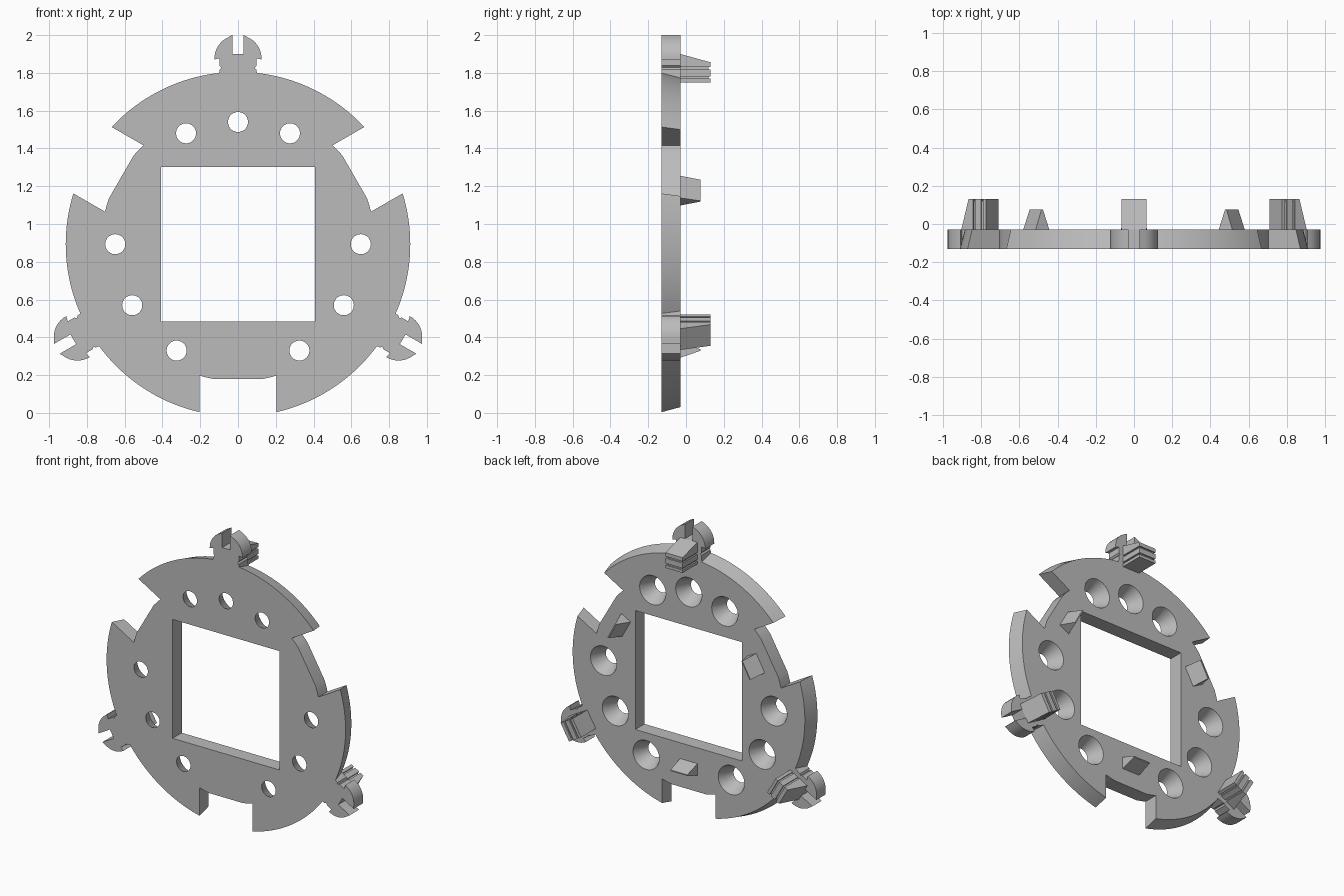
import bpy, bmesh, math
from mathutils import Vector

if "Cube" in bpy.data.objects:
    bpy.data.objects.remove(bpy.data.objects["Cube"])

CZ = 0.893                 # ring centre height
FRONT, BACK = -0.13, -0.03
THIRD = math.tau / 3

grey = bpy.data.materials.new("plain grey")
grey.use_nodes = True
grey.diffuse_color = (0.5, 0.5, 0.5, 1)
grey.node_tree.nodes["Principled BSDF"].inputs["Base Color"].default_value = (0.5, 0.5, 0.5, 1)


def spin(t, r, a):
    """Tangent/radius pair, turned clockwise from the top by a."""
    return (t * math.cos(a) + r * math.sin(a), r * math.cos(a) - t * math.sin(a))


def make(name, bm):
    bmesh.ops.recalc_face_normals(bm, faces=bm.faces)
    mesh = bpy.data.meshes.new(name)
    bm.to_mesh(mesh)
    bm.free()
    mesh.materials.append(grey)
    obj = bpy.data.objects.new(name, mesh)
    bpy.context.collection.objects.link(obj)
    return obj


def loft(bm, first, second):
    """Solid between two matching outlines."""
    a = [bm.verts.new(p) for p in first]
    b = [bm.verts.new(p) for p in second]
    bm.faces.new(a)
    bm.faces.new(b[::-1])
    for i in range(len(a)):
        j = (i + 1) % len(a)
        bm.faces.new((a[i], a[j], b[j], b[i]))


def block(bm, a, base, tip, y0, y1):
    """Tapered block from (half width, inner radius, outer radius) at two depths."""
    rings = []
    for (w, r0, r1), y in ((base, y0), (tip, y1)):
        ring = [spin(t, r, a) for t, r in ((-w, r0), (w, r0), (w, r1), (-w, r1))]
        rings.append([(x, y, CZ + z) for x, z in ring])
    loft(bm, *rings)


def outline(rim):
    """Ring edge with three slotted knobs and three notches."""
    half = [(0.03, 1.007), (0.03, 1.107)]
    for i in range(1, 10):
        a = math.radians(14 + (92 - 14) * i / 9)
        half.append((0.125 * math.sin(a), 0.982 + 0.125 * math.cos(a)))
    half += [(0.097, 0.985), (0.097, 0.945), (0.088, 0.935), (0.097, 0.925)]
    start, end = math.asin(0.1 / rim), THIRD / 2 - math.asin(0.203 / rim)
    for i in range(25):
        half.append(spin(0, rim, start + (end - start) * i / 24))
    for u in (0.203, 0.17, 0.13):
        half.append(spin(-u, math.sqrt(0.725 ** 2 - u * u), THIRD / 2))
    sector = [(-t, r) for t, r in half[::-1]] + half
    return [spin(t, r, k * THIRD) for k in range(3) for t, r in sector]


# Ring plate, its rim narrowing toward the back
bm = bmesh.new()
loft(bm, *[[(x, y, CZ + z) for x, z in outline(rim)]
           for rim, y in ((0.912, FRONT), (0.886, BACK))])
plate = make("ring_plate", bm)

# Square window and countersunk screw holes
bm = bmesh.new()
block(bm, 0, (0.408, -0.41, 0.41), (0.408, -0.41, 0.41), -0.3, 0.3)
cutters = [make("window_cutter", bm)]
bm = bmesh.new()
holes = [(0, 1.54)] + [(s * x, z) for s in (-1, 1) for x, z in
                       ((0.275, 1.48), (0.65, 0.893), (0.56, 0.57), (0.325, 0.33))]
for hx, hz in holes:
    rings = []
    for radius, y in ((0.0436, FRONT - 0.02), (0.1094, BACK + 0.02)):
        rings.append([(hx + radius * math.cos(i * math.tau / 40), y,
                       hz + radius * math.sin(i * math.tau / 40)) for i in range(40)])
    loft(bm, *rings)
cutters.append(make("screw_hole_cutter", bm))

bpy.context.view_layer.objects.active = plate
for cutter in cutters:
    cutter.hide_render = True
    mod = plate.modifiers.new("cut", "BOOLEAN")
    mod.operation = "DIFFERENCE"
    mod.solver = "EXACT"
    mod.object = cutter
    bpy.ops.object.modifier_apply(modifier=mod.name)
    bpy.data.objects.remove(cutter)

bpy.ops.object.select_all(action="DESELECT")
plate.select_set(True)
bpy.ops.object.shade_smooth_by_angle(angle=math.radians(25))

# Grooved pegs behind the knobs
for k, side in enumerate(("top", "left", "right")):
    bm = bmesh.new()
    for r0, r1, inset in ((0.857, 0.877, 0), (0.877, 0.889, 0.01),
                          (0.889, 0.925, 0), (0.925, 0.937, 0.01)):
        size = (0.065 - inset, r0, r1)
        block(bm, k * THIRD, size, size, BACK, 0.13 - inset)
    block(bm, k * THIRD, (0.065, 0.937, 1.007), (0.065, 0.937, 0.963), BACK, 0.13)
    make(side + "_peg", bm)

# Ridge-shaped locating wedges behind the notches
for name, degrees, r in (("left", 61, 0.585), ("bottom", 180, 0.56), ("right", 299, 0.585)):
    bm = bmesh.new()
    block(bm, math.radians(degrees), (0.067, r - 0.041, r + 0.041),
          (0.064, r - 0.004, r + 0.004), BACK, 0.077)
    make(name + "_wedge", bm)
